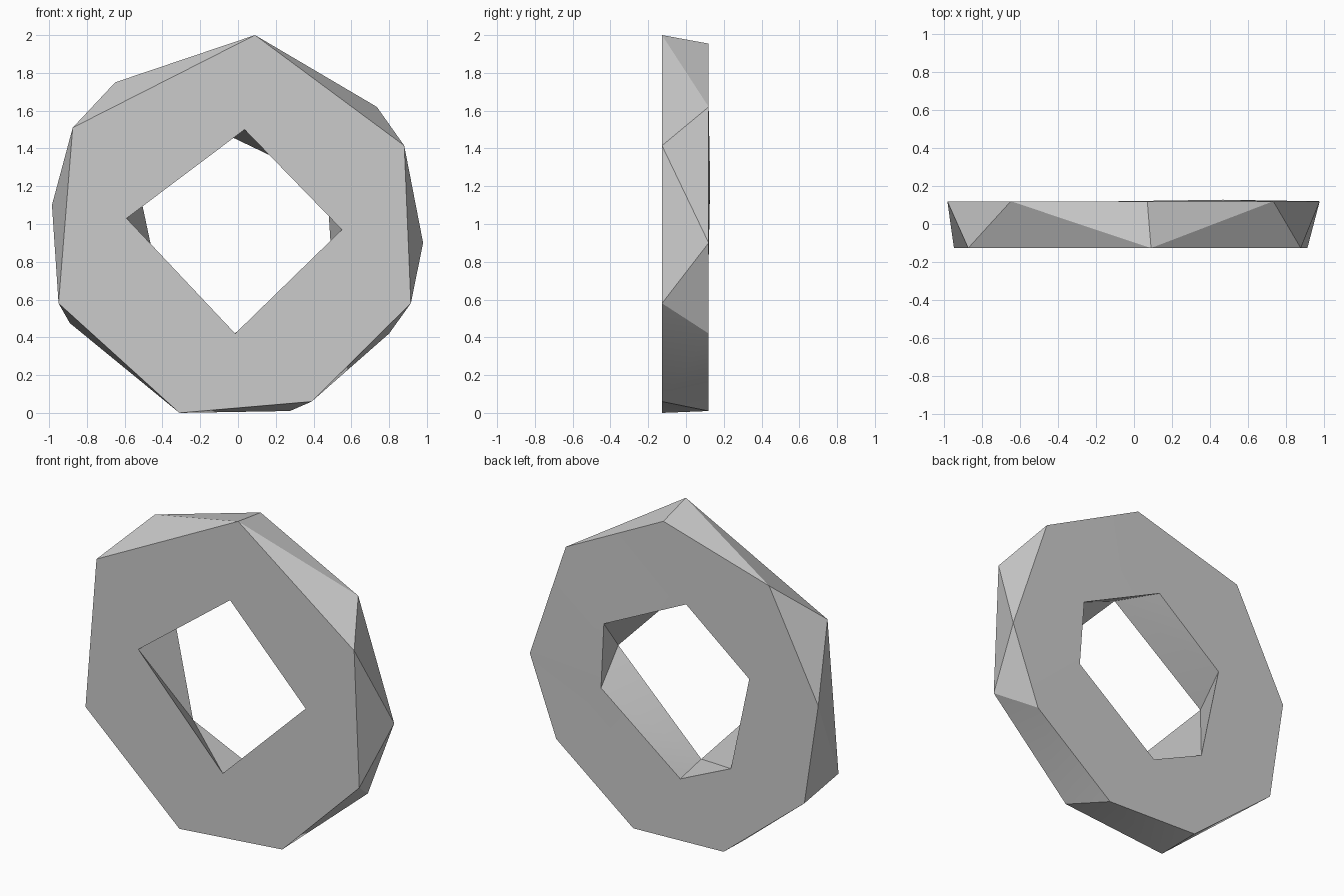
import bpy
import bmesh

default = bpy.data.objects.get("Cube")
if default:
    bpy.data.objects.remove(default, do_unlink=True)

# Plain grey material
grey = bpy.data.materials.new("light grey")
grey.use_nodes = True
colour = (0.6, 0.6, 0.6, 1)
grey.diffuse_color = colour
grey.node_tree.nodes["Principled BSDF"].inputs["Base Color"].default_value = colour

FRONT, BACK = -0.127, 0.12
bm = bmesh.new()


def loop(y, points):
    """Closed outline of vertices, clockwise from the top."""
    return [bm.verts.new((x, y, z)) for x, z in points]


def zip_loops(a, b):
    """Triangulate the band between two outlines, always taking the shorter diagonal."""
    i = j = 0
    while i < len(a) or j < len(b):
        p, q = a[i % len(a)], b[j % len(b)]
        p2, q2 = a[(i + 1) % len(a)], b[(j + 1) % len(b)]
        step_a = j == len(b) or (
            i < len(a) and (p2.co - q.co).length < (p.co - q2.co).length)
        if step_a:
            bm.faces.new((p, p2, q))
            i += 1
        else:
            bm.faces.new((p, q2, q))
            j += 1


# Seven-sided front rim and nine-sided back rim
front_rim = loop(FRONT, [(0.09, 2.0), (0.88, 1.415), (0.915, 0.58), (0.39, 0.06),
                         (-0.31, 0.0), (-0.95, 0.58), (-0.875, 1.51)])
back_rim = loop(BACK, [(0.07, 1.955), (0.735, 1.62), (0.98, 0.9), (0.8, 0.42),
                       (0.275, 0.01), (-0.34, 0.03), (-0.89, 0.475),
                       (-0.985, 1.1), (-0.65, 1.75)])

# Four-sided front opening and six-sided back opening
front_hole = loop(FRONT, [(0.035, 1.5), (0.55, 0.97), (-0.015, 0.42), (-0.59, 1.03)])
back_hole = loop(BACK, [(-0.085, 1.485), (0.47, 1.22), (0.495, 0.815),
                        (-0.045, 0.4), (-0.39, 0.555), (-0.515, 1.14)])
back_hole[1].co.y += 0.008

# Outer wall, inner wall, front face and back face
zip_loops(front_rim, back_rim)
zip_loops(front_hole, back_hole)
zip_loops(front_rim, front_hole)
zip_loops(back_rim, back_hole)
bmesh.ops.recalc_face_normals(bm, faces=bm.faces[:])

mesh = bpy.data.meshes.new("faceted_ring")
bm.to_mesh(mesh)
bm.free()
mesh.materials.append(grey)
ring = bpy.data.objects.new("faceted_ring", mesh)
bpy.context.collection.objects.link(ring)

# Soft shading across shallow folds only
bpy.ops.object.select_all(action="DESELECT")
ring.select_set(True)
bpy.context.view_layer.objects.active = ring
bpy.ops.object.shade_smooth_by_angle(angle=0.524)
